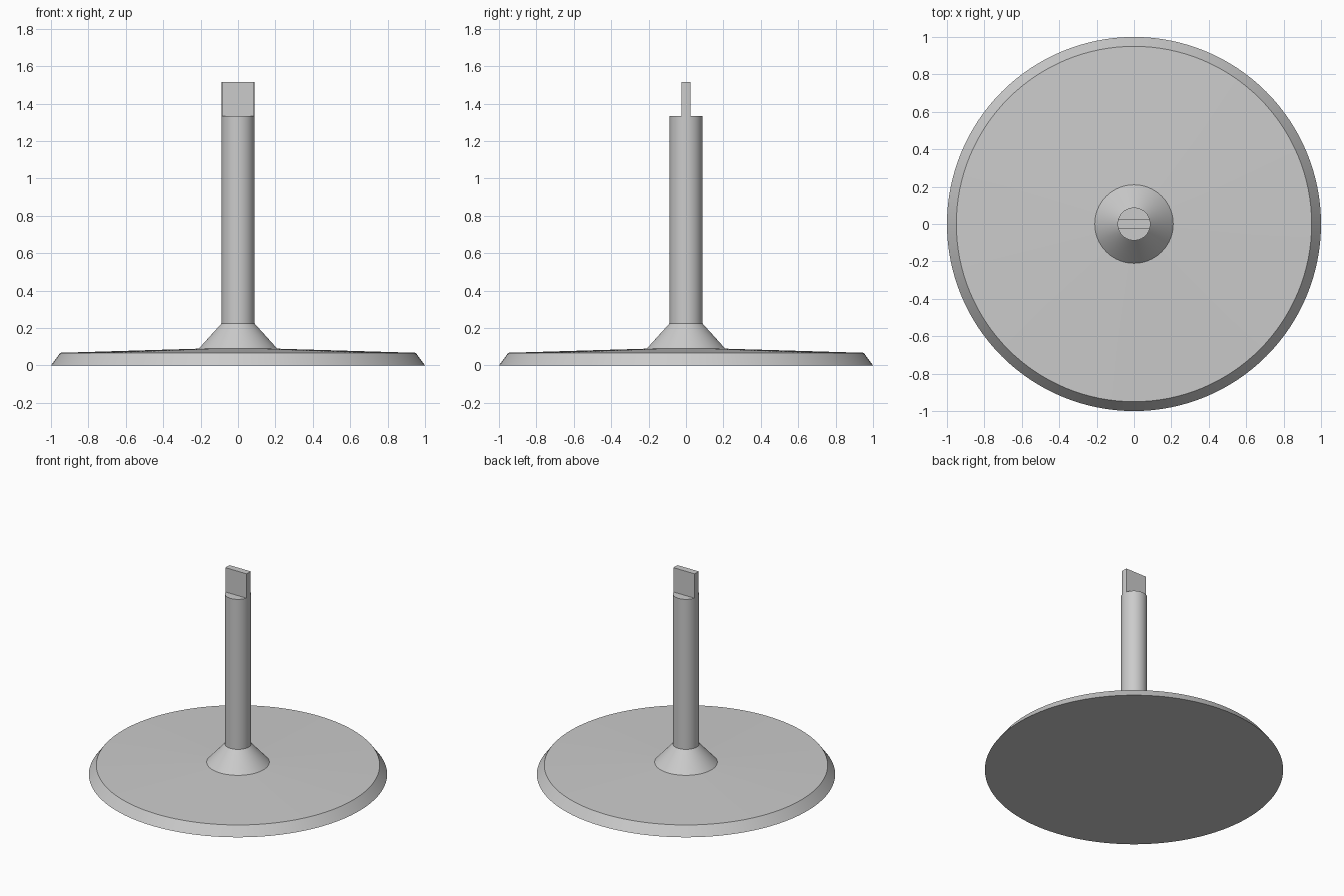
import bpy
import bmesh
import math

cube = bpy.data.objects.get("Cube")
if cube:
    bpy.data.objects.remove(cube, do_unlink=True)

SIDES = 128
SHAFT_R = 0.088
SHAFT_TOP = 1.335
TAB_TOP = 1.515
TAB_HALF = 0.024

grey = bpy.data.materials.new("light_grey")
grey.use_nodes = True
grey.diffuse_color = (0.6, 0.6, 0.6, 1)
grey.node_tree.nodes["Principled BSDF"].inputs["Base Color"].default_value = (0.6, 0.6, 0.6, 1)


def finish(name, bm):
    """Turn a bmesh into a smooth-shaded object with sharp edges kept."""
    bmesh.ops.recalc_face_normals(bm, faces=bm.faces)
    mesh = bpy.data.meshes.new(name)
    bm.to_mesh(mesh)
    bm.free()
    mesh.materials.append(grey)
    obj = bpy.data.objects.new(name, mesh)
    bpy.context.collection.objects.link(obj)
    bpy.ops.object.select_all(action="DESELECT")
    obj.select_set(True)
    bpy.context.view_layer.objects.active = obj
    bpy.ops.object.shade_smooth_by_angle(angle=math.radians(30))
    return obj


def lathe(name, profile):
    """Stack rings of the (radius, height) profile and cap both ends."""
    bm = bmesh.new()
    rings = []
    for r, z in profile:
        angles = [math.tau * i / SIDES for i in range(SIDES)]
        rings.append([bm.verts.new((r * math.cos(a), r * math.sin(a), z)) for a in angles])
    for low, high in zip(rings, rings[1:]):
        for i in range(SIDES):
            j = (i + 1) % SIDES
            bm.faces.new((low[i], low[j], high[j], high[i]))
    bm.faces.new(rings[0])
    bm.faces.new(rings[-1])
    # Keep the shallow crease where the disc top meets the collar crisp
    return finish(name, bm)


# Round base, flared collar and shaft, turned as one piece
lathe("base_and_shaft", [
    (1.0, 0), (0.95, 0.068), (0.21, 0.09),
    (SHAFT_R, 0.225), (SHAFT_R, SHAFT_TOP),
])

# Flat tab on top of the shaft, with ends rounded to the shaft
bm = bmesh.new()
half_angle = math.asin(TAB_HALF / SHAFT_R)
outline = []
for start in (0, math.pi):
    for i in range(9):
        a = start - half_angle + 2 * half_angle * i / 8
        outline.append(bm.verts.new((SHAFT_R * math.cos(a), SHAFT_R * math.sin(a), SHAFT_TOP)))
bottom = bm.faces.new(outline)
top = bmesh.ops.extrude_face_region(bm, geom=[bottom], use_keep_orig=True)
top_verts = [v for v in top["geom"] if isinstance(v, bmesh.types.BMVert)]
bmesh.ops.translate(bm, verts=top_verts, vec=(0, 0, TAB_TOP - SHAFT_TOP))
finish("top_tab", bm)
